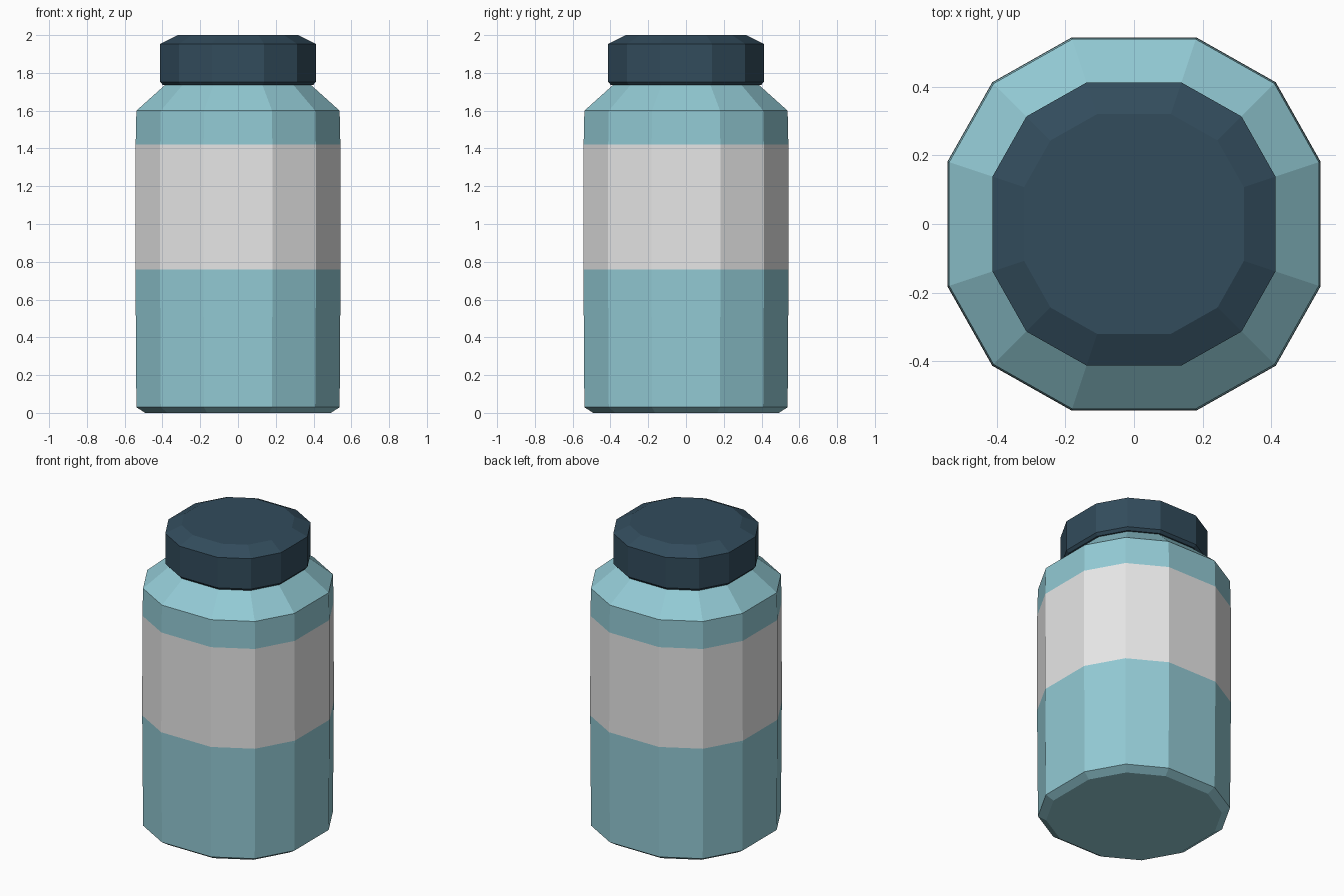
import bpy, bmesh

if "Cube" in bpy.data.objects:
    bpy.data.objects.remove(bpy.data.objects["Cube"])


def material(name, rgb):
    m = bpy.data.materials.new(name)
    m.diffuse_color = (*rgb, 1)
    m.use_nodes = True
    m.node_tree.nodes["Principled BSDF"].inputs["Base Color"].default_value = m.diffuse_color
    return m


teal = material("teal plastic", (0.29, 0.59, 0.66))
white = material("label white", (0.80, 0.80, 0.80))
navy = material("dark blue cap", (0.032, 0.072, 0.107))

# Twelve-sided rounded-square section, one quarter rotated four times
QUARTER = [(1.0, -0.335), (1.0, 0.335), (0.76, 0.76)]
SECTION = []
for k in range(4):
    for x, y in QUARTER:
        for _ in range(k):
            x, y = -y, x
        SECTION.append((x, y))


def stack(name, profile, mats, rule=lambda z: 0):
    """Skin rings of (half width, height), closed at both ends."""
    bm = bmesh.new()
    rings = [[bm.verts.new((x * r, y * r, z)) for x, y in SECTION]
             for r, z in profile]
    n = len(SECTION)
    for a, b in zip(rings, rings[1:]):
        for i in range(n):
            j = (i + 1) % n
            bm.faces.new((a[i], a[j], b[j], b[i]))
    bm.faces.new(rings[0][::-1])
    bm.faces.new(rings[-1])
    bm.normal_update()
    for f in bm.faces:
        f.material_index = rule(f.calc_center_median().z)
    me = bpy.data.meshes.new(name)
    bm.to_mesh(me)
    bm.free()
    for m in mats:
        me.materials.append(m)
    ob = bpy.data.objects.new(name, me)
    bpy.context.collection.objects.link(ob)
    return ob


# Bottle body with shoulder; the label is the band between two rings
stack("bottle_body",
      [(0.492, 0), (0.538, 0.03), (0.543, 0.76), (0.542, 1.42),
       (0.538, 1.60), (0.385, 1.737)],
      [teal, white], lambda z: 1 if 0.76 < z < 1.42 else 0)

# Screw cap with chamfered rims
stack("cap",
      [(0.397, 1.735), (0.412, 1.752), (0.412, 1.953), (0.32, 2.0)],
      [navy])
